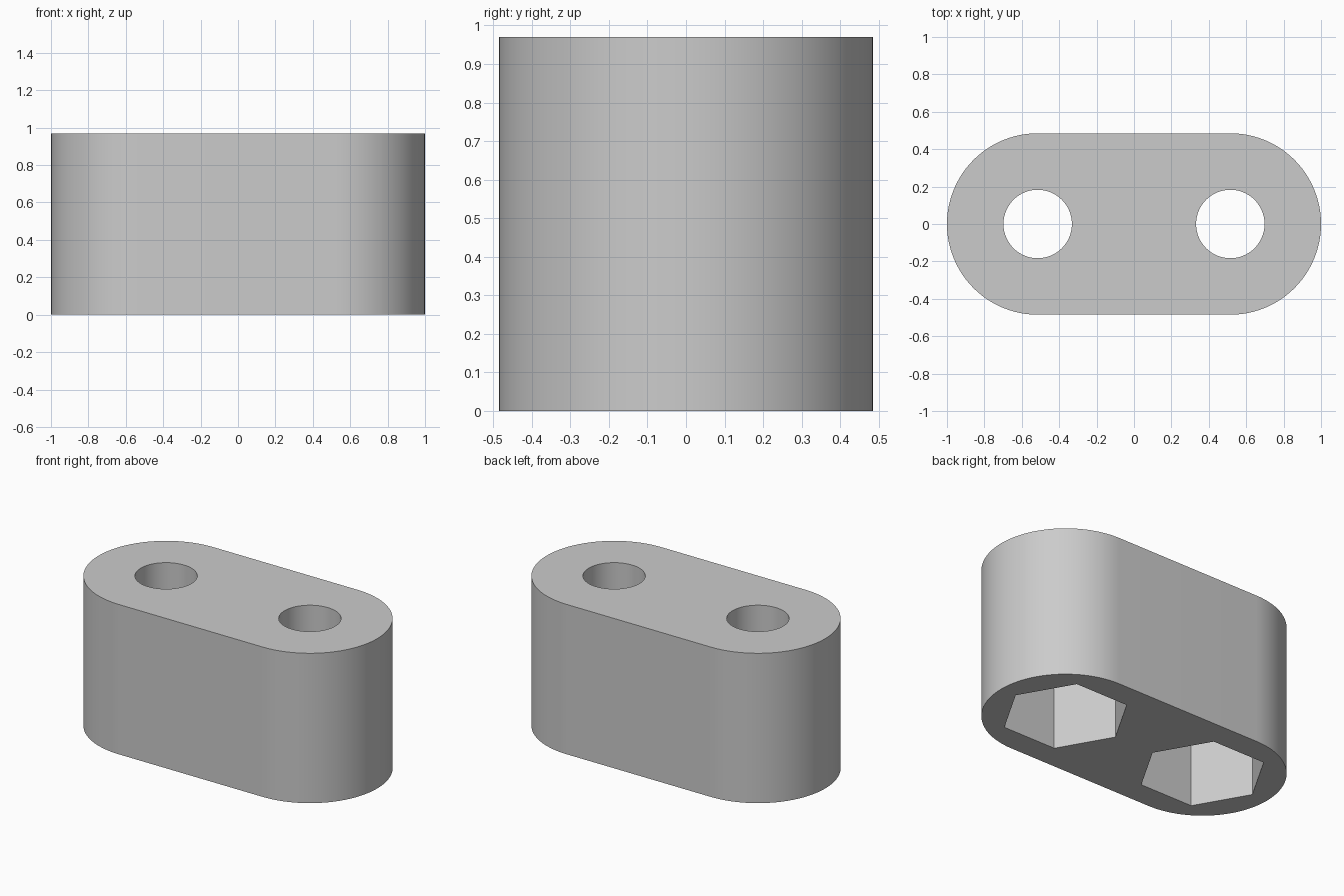
import bpy
import bmesh
from math import cos, sin, pi, radians

HEIGHT = 0.97
RADIUS = 0.485        # rounded ends
SPACING = 0.515       # hole centres at +/- this x
HOLE_RADIUS = 0.183
NUT_RADIUS = 0.375    # across-corner radius of the hex pockets
NUT_DEPTH = 0.55

cube = bpy.data.objects.get("Cube")
if cube:
    bpy.data.objects.remove(cube, do_unlink=True)

grey = bpy.data.materials.new("light grey")
grey.use_nodes = True
colour = (0.6, 0.6, 0.6, 1)
grey.diffuse_color = colour
grey.node_tree.nodes["Principled BSDF"].inputs["Base Color"].default_value = colour


def arc(cx, radius, start, sweep, count):
    return [(cx + radius * cos(start + sweep * i / count),
             radius * sin(start + sweep * i / count)) for i in range(count)]


def prism(name, outline, bottom, top):
    """Extrude a flat outline between two heights."""
    bm = bmesh.new()
    face = bm.faces.new([bm.verts.new((x, y, bottom)) for x, y in outline])
    extruded = bmesh.ops.extrude_face_region(bm, geom=[face])["geom"]
    moved = [v for v in extruded if isinstance(v, bmesh.types.BMVert)]
    bmesh.ops.translate(bm, verts=moved, vec=(0, 0, top - bottom))
    bmesh.ops.recalc_face_normals(bm, faces=bm.faces)
    mesh = bpy.data.meshes.new(name)
    bm.to_mesh(mesh)
    bm.free()
    mesh.materials.append(grey)
    obj = bpy.data.objects.new(name, mesh)
    bpy.context.collection.objects.link(obj)
    return obj


def cut(target, cutter):
    cutter.hide_render = True
    bpy.context.view_layer.objects.active = target
    mod = target.modifiers.new("cut", "BOOLEAN")
    mod.operation = "DIFFERENCE"
    mod.solver = "EXACT"
    mod.object = cutter
    bpy.ops.object.modifier_apply(modifier=mod.name)
    bpy.data.objects.remove(cutter, do_unlink=True)


# Body with two rounded ends
ends = (arc(SPACING, RADIUS, -pi / 2, pi, 48) + [(SPACING, RADIUS)]
        + arc(-SPACING, RADIUS, pi / 2, pi, 48) + [(-SPACING, -RADIUS)])
body = prism("spacer_body", ends, 0, HEIGHT)

# Screw holes from the top, hexagonal nut pockets from the bottom
for x in (-SPACING, SPACING):
    cut(body, prism("nut_cutter", arc(x, NUT_RADIUS, 0, 2 * pi, 6), -0.1, NUT_DEPTH))
    cut(body, prism("hole_cutter", arc(x, HOLE_RADIUS, 0, 2 * pi, 64), -0.2, HEIGHT + 0.1))

# Smooth curved walls, sharp rims and pocket corners
bpy.ops.object.select_all(action="DESELECT")
body.select_set(True)
bpy.context.view_layer.objects.active = body
bpy.ops.object.shade_smooth_by_angle(angle=radians(30))
